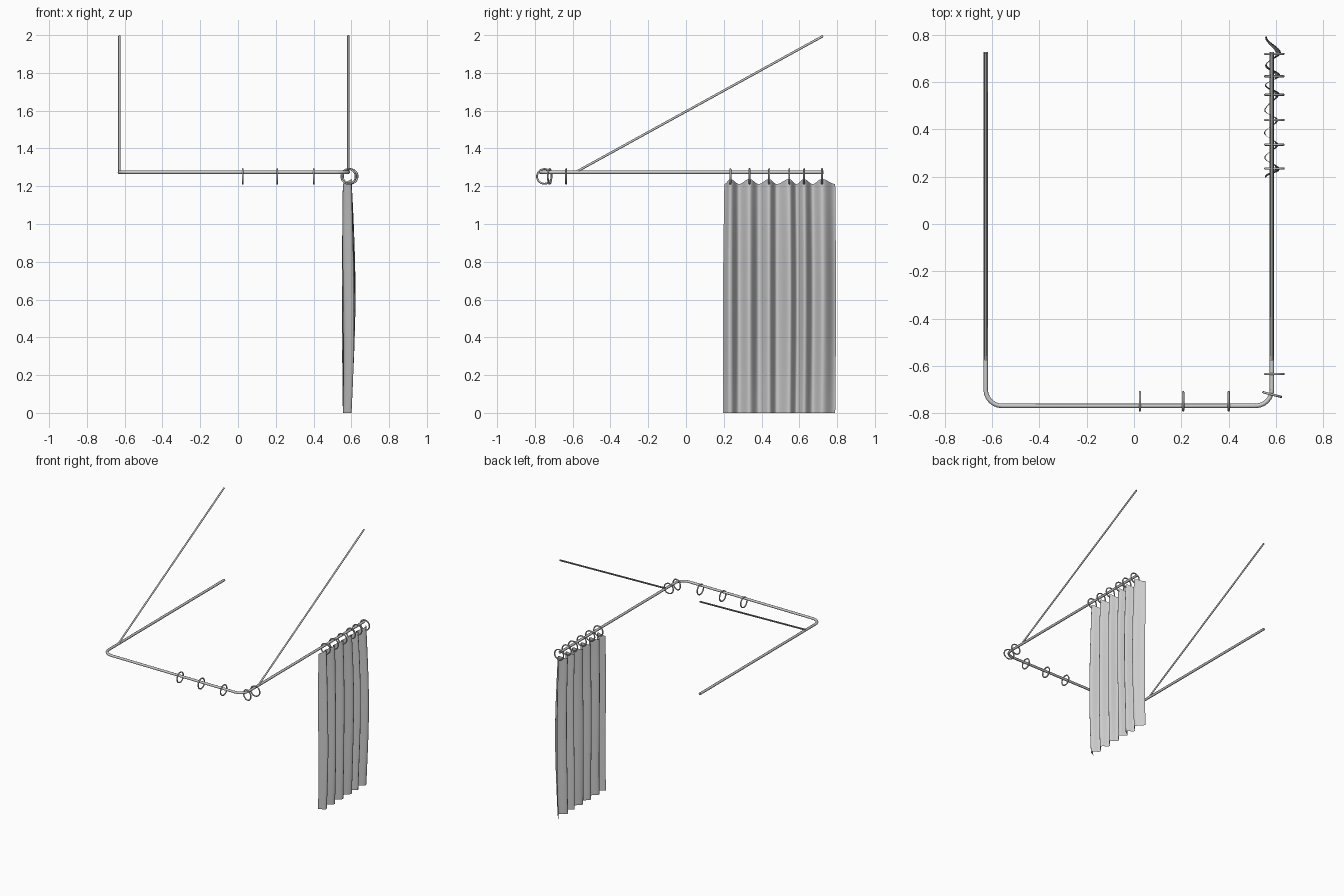
import bpy, bmesh, math
from mathutils import Vector

if "Cube" in bpy.data.objects:
    bpy.data.objects.remove(bpy.data.objects["Cube"])

RAIL_Z = 1.274
LEFT, RIGHT, FRONT, BACK = -0.628, 0.584, -0.77, 0.727


def smooth(obj):
    bpy.ops.object.select_all(action='DESELECT')
    obj.select_set(True)
    bpy.context.view_layer.objects.active = obj
    bpy.ops.object.shade_smooth_by_angle(angle=math.radians(50))


def tube(name, points, radius):
    curve = bpy.data.curves.new(name, 'CURVE')
    curve.dimensions = '3D'
    curve.bevel_depth = radius
    curve.bevel_resolution = 2
    curve.use_fill_caps = True
    spline = curve.splines.new('POLY')
    spline.points.add(len(points) - 1)
    for p, co in zip(spline.points, points):
        p.co = (*co, 1)
    obj = bpy.data.objects.new(name, curve)
    bpy.context.collection.objects.link(obj)
    bpy.ops.object.select_all(action='DESELECT')
    obj.select_set(True)
    bpy.context.view_layer.objects.active = obj
    bpy.ops.object.convert(target='MESH')
    smooth(bpy.context.object)


# U-shaped rail with rounded corners
r = 0.07
path = [(LEFT, BACK, RAIL_Z)]
for cx, start in ((LEFT + r, math.pi), (RIGHT - r, 1.5 * math.pi)):
    for i in range(7):
        a = start + i * math.pi / 12
        path.append((cx + r * math.cos(a), FRONT + r + r * math.sin(a), RAIL_Z))
path.append((RIGHT, BACK, RAIL_Z))
tube("curtain_rail", path, 0.0095)

# Sloping ceiling struts
for side, x in (("left", LEFT), ("right", RIGHT)):
    tube(side + "_strut", [(x, -0.585, RAIL_Z), (x, 0.725, 1.995)], 0.0062)

# Curtain rings: (x, y, rotation about z)
hook_y = [0.235, 0.336, 0.44, 0.547, 0.625, 0.72]
rings = [(0.594, y, 0) for y in hook_y + [-0.635]]
rings += [(0.585, -0.722, -0.25)]
rings += [(x, -0.75, math.pi / 2) for x in (0.025, 0.208, 0.401)]
for i, (x, y, turn) in enumerate(rings):
    bpy.ops.mesh.primitive_torus_add(major_radius=0.039, minor_radius=0.0048,
                                     major_segments=24, minor_segments=8,
                                     location=(x, y, 1.252),
                                     rotation=(math.pi / 2, 0, turn))
    bpy.context.object.name = "curtain_ring_%02d" % (i + 1)
    smooth(bpy.context.object)

# Pleated curtain: folds swing out at each ring and in between them
folds = [(0.203, 0)]
valleys = [0.28, 0.385, 0.48, 0.585, 0.67, 0.79]
for peak, valley in zip(hook_y, valleys):
    folds += [(peak, 1), (valley, 0)]
STEPS, ROWS = 8, 16
profile = []
for (y0, s0), (y1, s1) in zip(folds, folds[1:]):
    for k in range(STEPS):
        t = k / STEPS
        profile.append((y0 + (y1 - y0) * t, s0 + (s1 - s0) * (1 - math.cos(math.pi * t)) / 2))
profile.append(folds[-1])

bm = bmesh.new()
grid = []
for j in range(ROWS + 1):
    v = j / ROWS
    belly = math.sin(math.pi * v)
    row = []
    for y, s in profile:
        top = 1.212 + 0.026 * s
        amp = 0.046 + 0.014 * belly
        mid = 0.578 + 0.008 * belly + 0.006 * math.sin(9 * y + 2.5 * v) * belly
        yy = y + (0.004 * belly if y > 0.5 else -0.006 * min(1, 3 * (1 - v)) * (y < 0.24))
        row.append(bm.verts.new((mid + amp * (s - 0.5), yy, top * v)))
    grid.append(row)
for a, b in zip(grid, grid[1:]):
    for i in range(len(profile) - 1):
        bm.faces.new((a[i], a[i + 1], b[i + 1], b[i]))
mesh = bpy.data.meshes.new("curtain")
bm.to_mesh(mesh)
bm.free()
curtain = bpy.data.objects.new("curtain", mesh)
bpy.context.collection.objects.link(curtain)
smooth(curtain)
